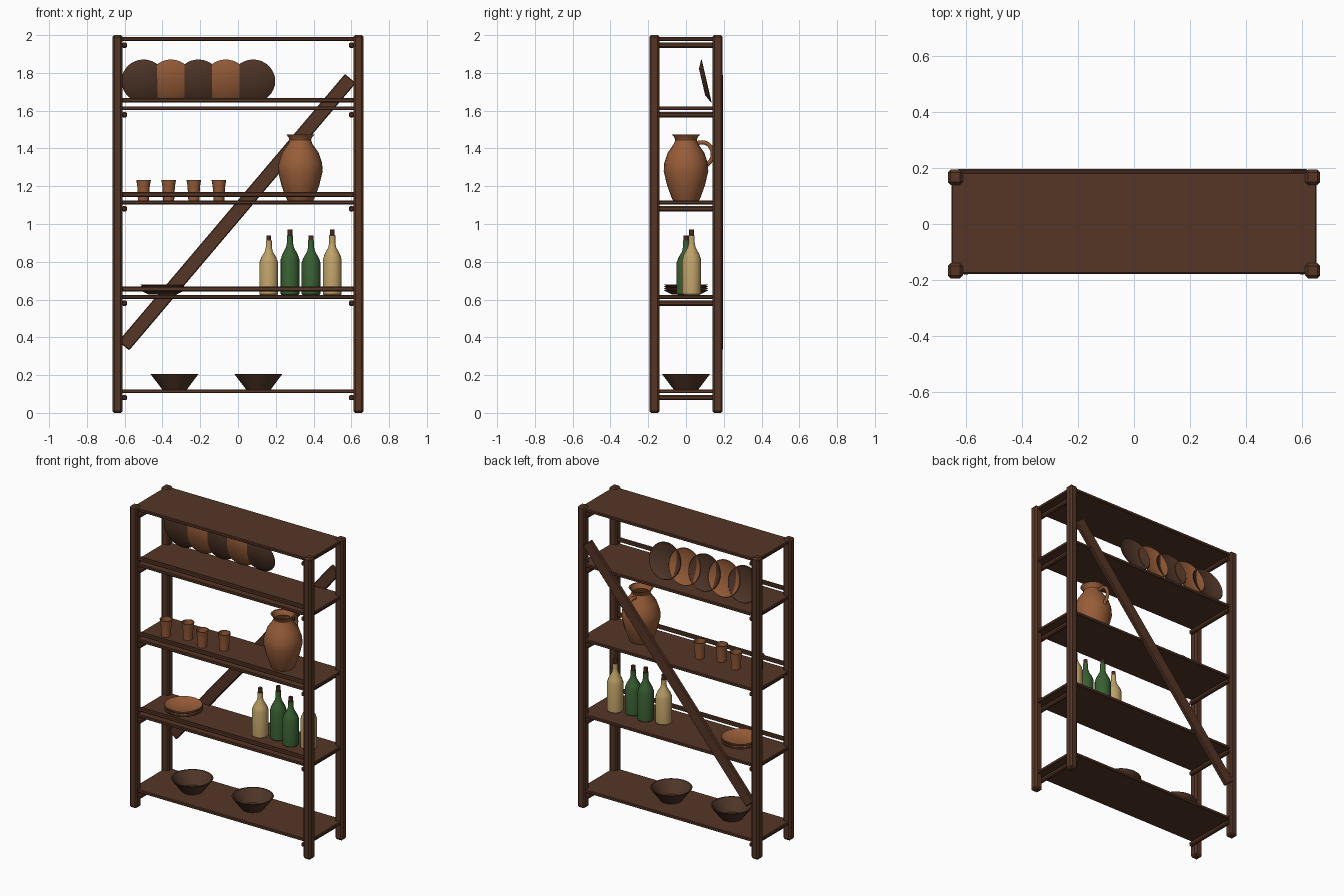
import bpy, bmesh, math
from mathutils import Matrix, Vector

cube = bpy.data.objects.get("Cube")
if cube:
    bpy.data.objects.remove(cube, do_unlink=True)


def material(name, rgb):
    m = bpy.data.materials.new(name)
    m.use_nodes = True
    m.diffuse_color = (*rgb, 1)
    bsdf = next(n for n in m.node_tree.nodes if n.type == 'BSDF_PRINCIPLED')
    bsdf.inputs["Base Color"].default_value = (*rgb, 1)
    bsdf.inputs["Roughness"].default_value = 0.8
    return m


WOOD = material("brown wood", (0.092, 0.036, 0.019))
DARK = material("dark clay", (0.08, 0.036, 0.021))
CLAY = material("terracotta", (0.31, 0.108, 0.04))
GREEN = material("green glass", (0.04, 0.115, 0.032))
CREAM = material("cream glass", (0.52, 0.36, 0.14))
CORK = material("dark cork", (0.07, 0.022, 0.013))


def add(name, bm, mats, smooth=False):
    bmesh.ops.recalc_face_normals(bm, faces=bm.faces)
    me = bpy.data.meshes.new(name)
    bm.to_mesh(me)
    bm.free()
    for m in mats:
        me.materials.append(m)
    ob = bpy.data.objects.new(name, me)
    bpy.context.collection.objects.link(ob)
    if smooth:
        bpy.ops.object.select_all(action='DESELECT')
        ob.select_set(True)
        bpy.context.view_layer.objects.active = ob
        bpy.ops.object.shade_smooth_by_angle(angle=math.radians(35))
    return ob


def beam(name, loc, size, bevel=0.005, turn=0):
    """Bevelled wooden box, turned about the y axis."""
    bm = bmesh.new()
    bmesh.ops.create_cube(bm, size=1, matrix=Matrix.Diagonal((*size, 1)))
    bmesh.ops.bevel(bm, geom=bm.edges[:], offset=bevel, segments=1, affect='EDGES')
    ob = add(name, bm, [WOOD])
    ob.location = loc
    ob.rotation_euler.y = turn
    return ob


def lathe(name, profile, loc, mats, sides=20, tilt=0, cap_above=None):
    """Spin an (r, z) profile about z; faces above cap_above get the second material."""
    bm = bmesh.new()
    vs = [bm.verts.new((r, 0, z)) for r, z in profile]
    es = [bm.edges.new(p) for p in zip(vs, vs[1:])]
    bmesh.ops.spin(bm, geom=vs + es, axis=(0, 0, 1), cent=(0, 0, 0),
                   angle=math.tau, steps=sides)
    bmesh.ops.remove_doubles(bm, verts=bm.verts, dist=0.0005)
    if cap_above is not None:
        for f in bm.faces:
            f.material_index = int(f.calc_center_median().z > cap_above)
    ob = add(name, bm, mats, True)
    ob.location = loc
    ob.rotation_euler.x = tilt
    return ob


# Frame: four posts
for sx, side in ((-1, "right"), (1, "left")):
    for sy, end in ((-1, "front"), (1, "back")):
        beam(f"{end}_{side}_post", (sx * 0.638, sy * 0.167, 1), (0.054, 0.054, 2), 0.01)

# Shelf boards with a bearer at each end
LEVELS = (0.115, 0.614, 1.114, 1.613, 1.98)
for i, z in enumerate(LEVELS):
    beam(f"shelf_{i + 1}", (0, 0.003, z), (1.305, 0.362, 0.02), 0.004)
    for sx in (-1, 1):
        beam(f"shelf_bearer_{i + 1}", (sx * 0.601, 0, z - 0.034), (0.028, 0.36, 0.028), 0.007)

# Front guard rails on the middle shelves
for z in LEVELS[1:4]:
    beam("guard_rail", (0, -0.165, z + 0.042), (1.23, 0.022, 0.025), 0.005)

# Diagonal brace across the back
low, high = Vector((-0.605, 0.183, 0.355)), Vector((0.595, 0.183, 1.77))
span = high - low
beam("diagonal_brace", (low + high) / 2, (span.length, 0.026, 0.075), 0.005,
     -math.atan2(span.z, span.x))

# Bowls on the lowest shelf
BOWL = [(0, 0), (0.066, 0), (0.128, 0.082), (0.12, 0.082), (0.062, 0.008), (0, 0.008)]
for x in (-0.336, 0.108):
    lathe("bowl", BOWL, (x, 0, 0.125), [DARK])

# Plates: a flat stack, and a leaning row
PLATE = [(0, 0), (0.072, 0), (0.117, 0.022), (0.114, 0.025), (0.07, 0.005), (0, 0.005)]
for i in range(4):
    lathe("stacked_plate", PLATE, (-0.4, 0, 0.626 + i * 0.01), [(DARK, CLAY)[i % 2]])
for i in range(5):
    lathe("leaning_plate", PLATE, (-0.5 + i * 0.145, 0.085, 1.752),
          [(DARK, CLAY)[i % 2]], 32, math.radians(-77))

# Bottles, alternately short and tall
for i, glass in enumerate((CREAM, GREEN, GREEN, CREAM)):
    s = (0.315, 0.345)[i % 2]
    profile = [(0, 0), (0.045, 0), (0.05, 0.015 * s), (0.05, 0.54 * s), (0.041, 0.62 * s),
               (0.021, 0.73 * s), (0.016, 0.8 * s), (0.016, 0.91 * s), (0.013, 0.915 * s),
               (0.013, s), (0, s)]
    lathe("bottle", profile, (0.163 + i * 0.112, (0, 0.03)[i % 2], 0.625),
          [glass, CORK], 16, cap_above=0.912 * s)

# Cups
CUP = [(0, 0), (0.029, 0), (0.033, 0.075), (0.039, 0.11), (0.034, 0.11), (0.026, 0.008), (0, 0.008)]
for i in range(4):
    lathe("cup", CUP, (-0.5 + i * 0.133, (-0.04, 0.0)[i % 2], 1.124), [CLAY], 16)

# Pitcher with a handle at the back
PITCHER = [(0, 0), (0.068, 0), (0.078, 0.02), (0.1, 0.08), (0.118, 0.155), (0.115, 0.2),
           (0.096, 0.255), (0.064, 0.3), (0.057, 0.32), (0.062, 0.335), (0.075, 0.35),
           (0.066, 0.35), (0.05, 0.32), (0.085, 0.25), (0.105, 0.155), (0.06, 0.01), (0, 0.01)]
lathe("pitcher", PITCHER, (0.33, 0, 1.124), [CLAY], 20)
curve = bpy.data.curves.new("pitcher_handle", 'CURVE')
curve.dimensions = '3D'
curve.bevel_depth = 0.011
curve.bevel_resolution = 2
curve.resolution_u = 6
curve.use_fill_caps = True
path = [(0.055, 0.305), (0.105, 0.305), (0.137, 0.27), (0.138, 0.225), (0.108, 0.185)]
spline = curve.splines.new('BEZIER')
spline.bezier_points.add(len(path) - 1)
for p, (y, z) in zip(spline.bezier_points, path):
    p.co = (0, y, z)
    p.handle_left_type = p.handle_right_type = 'AUTO'
curve.materials.append(CLAY)
handle = bpy.data.objects.new("pitcher_handle", curve)
handle.location = (0.33, 0, 1.124)
bpy.context.collection.objects.link(handle)
